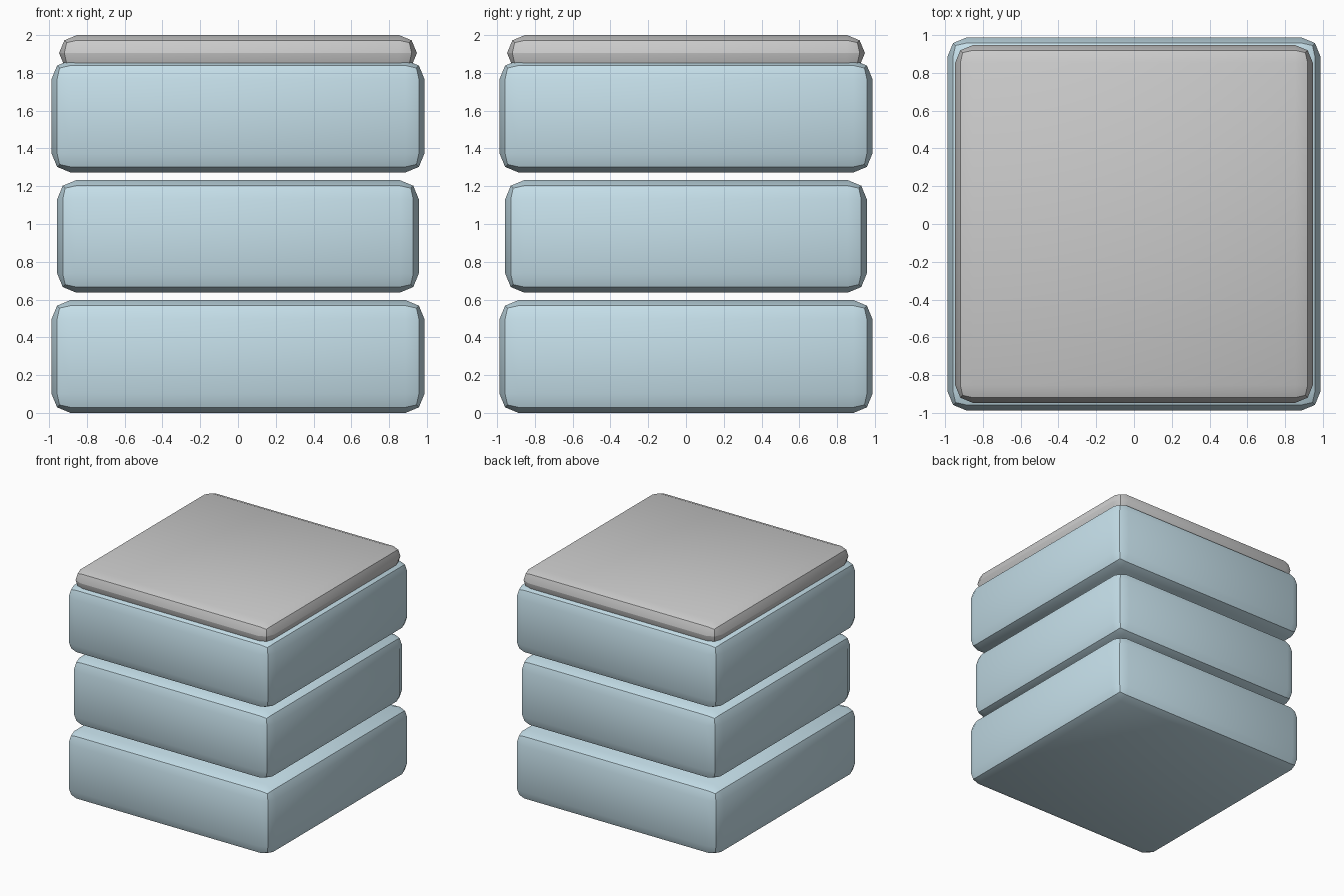
import bpy
from math import radians

if "Cube" in bpy.data.objects:
    bpy.data.objects.remove(bpy.data.objects["Cube"])

blue = bpy.data.materials.new("pale_blue")
blue.diffuse_color = (0.56, 0.74, 0.82, 1)
blue.use_nodes = True
blue.node_tree.nodes["Principled BSDF"].inputs["Base Color"].default_value = blue.diffuse_color


def rounded_slab(name, half, z0, z1, radius, mat=None):
    """Square slab with two-segment rounded edges."""
    bpy.ops.mesh.primitive_cube_add(size=1, location=(0, 0, (z0 + z1) / 2))
    ob = bpy.context.object
    ob.name = name
    ob.scale = (2 * half, 2 * half, z1 - z0)
    bpy.ops.object.transform_apply(location=False, rotation=False, scale=True)
    bev = ob.modifiers.new("bevel", 'BEVEL')
    bev.width = radius
    bev.segments = 2
    bev.limit_method = 'NONE'
    bpy.ops.object.modifier_apply(modifier=bev.name)
    bpy.ops.object.shade_smooth_by_angle(angle=radians(30))
    if mat:
        ob.data.materials.append(mat)
    return ob


# Three stacked blocks with open gaps, the middle one slightly narrower
rounded_slab("lower_block", 0.987, 0.0, 0.597, 0.1, blue)
rounded_slab("middle_block", 0.957, 0.637, 1.232, 0.1, blue)
rounded_slab("upper_block", 0.987, 1.273, 1.868, 0.1, blue)

# Thin cap sunk into the upper block
rounded_slab("top_cap", 0.947, 1.81, 2.0, 0.0945)
